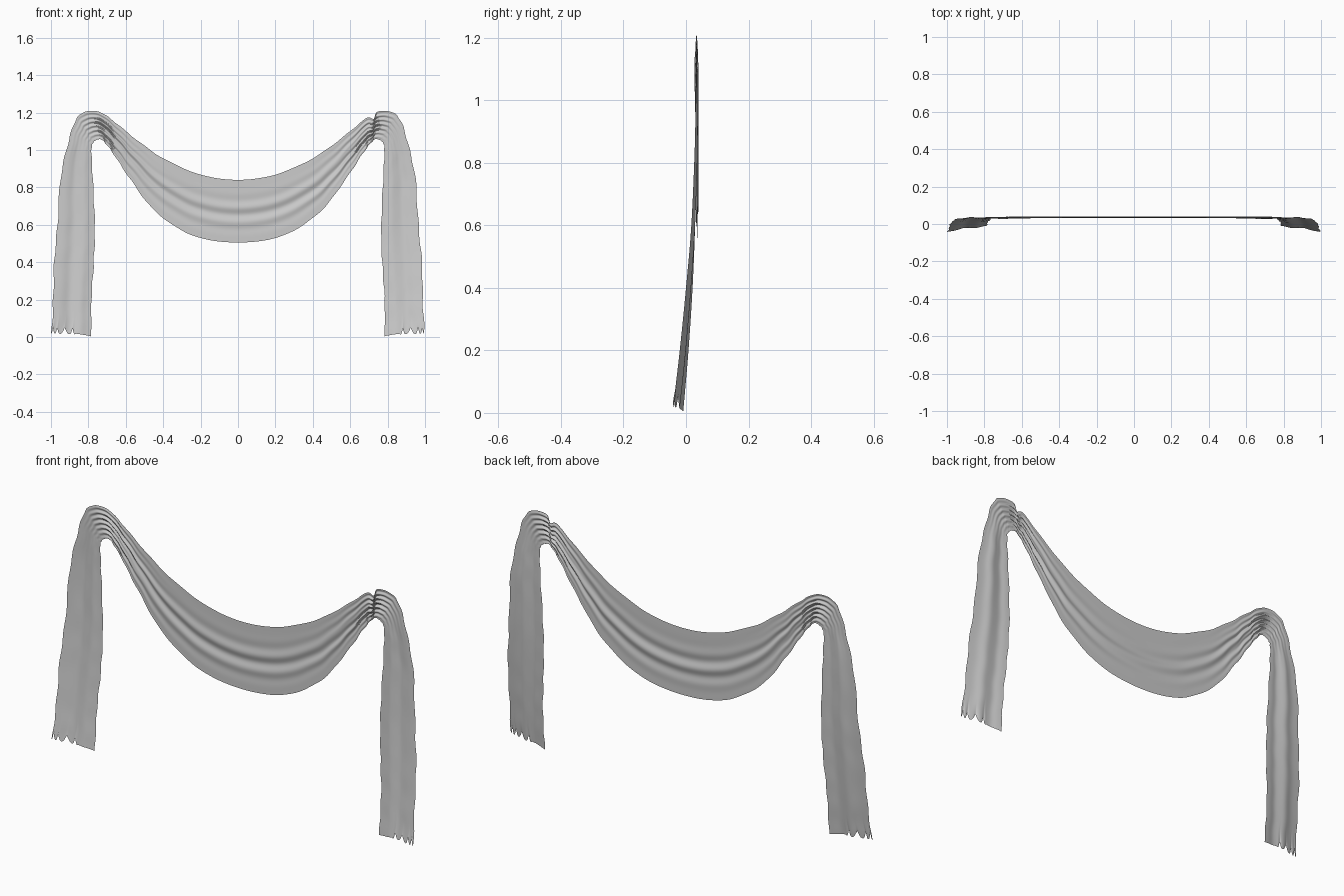
import bpy, bmesh, math
from mathutils import Vector

if "Cube" in bpy.data.objects:
    bpy.data.objects.remove(bpy.data.objects["Cube"])

# Paired key points of the cloth's outer and inner edges, centre of swag -> hem (right half)
OUTER = [Vector(p) for p in (
    (0, .037, .84), (.2, .037, .868), (.4, .036, .955), (.55, .035, 1.06), (.66, .034, 1.15),
    (.74, .034, 1.203), (.82, .033, 1.203), (.87, .032, 1.155), (.91, .031, 1.03),
    (.948, .028, .85), (.965, .017, .6), (.983, .0, .4), (.988, -.02, .2), (.997, -.042, .01))]
INNER = [Vector(p) for p in (
    (0, .035, .505), (.24, .035, .542), (.44, .035, .67), (.58, .035, .85), (.67, .034, .985),
    (.724, .033, 1.051), (.752, .033, 1.055), (.775, .033, 1.038), (.783, .033, 1.0),
    (.777, .034, .85), (.766, .029, .6), (.771, .021, .4), (.784, .008, .2), (.784, -.009, .003))]
SUB, COLS = 12, 100
N = len(OUTER) - 1


def spline(keys, t):
    """Catmull-Rom through the keys; mirrored at the centre, extended at the hem."""
    i = min(int(t), N - 1)
    f = t - i
    first = Vector((-keys[1].x, keys[1].y, keys[1].z))
    p0 = keys[i - 1] if i else first
    p1, p2 = keys[i], keys[i + 1]
    p3 = keys[i + 2] if i + 2 <= N else p2 * 2 - p1
    return 0.5 * (2 * p1 + (p2 - p0) * f + (2 * p0 - 5 * p1 + 4 * p2 - p3) * f * f
                  + (3 * p1 - p0 - 3 * p2 + p3) * f ** 3)


def bump(x, centre, width):
    return math.exp(-((x - centre) / width) ** 2)


def cloth_point(t, v, side):
    outer, inner = spline(OUTER, t), spline(INNER, t)
    # slightly uneven selvedges
    wob = min(t, 1)
    outer.x += .0025 * wob * math.sin(7 * t + side)
    inner.x += .002 * wob * math.sin(9 * t + 2 * side)
    # small bite out of the top edge beside the right peg
    if side > 0:
        outer.z -= .028 * bump(t, 4.72, .2)
        outer.x += .006 * bump(t, 4.72, .2)
    p = outer.lerp(inner, v)
    env = math.sin(math.pi * v) ** .5 if 0 < v < 1 else 0
    # long soft folds in the swag
    swag = 1 / (1 + math.exp(3 * (t - 5)))
    p.y += swag * env * .0045 * bump(v, .55, .25) * math.sin(2 * math.pi * (4 * v + .04 * t))
    # tight gathers towards the pegs
    gather = bump(t, 5, 1.8) * env
    p.y += gather * .0042 * math.sin(2 * math.pi * (6.5 * v + .1 * t + .2 * side))
    # broad folds fanning down the tails
    tail = 1 / (1 + math.exp(-3 * (t - 8)))
    p.y += tail * env * (.007 * bump(v, .42, .16) - .004 * bump(v, .75, .12))
    # ragged hem: torn teeth on the outer half, gentle curve on the inner half
    end = max(0, t - (N - 1)) ** 3
    if v < .62:
        teeth = (1 - abs(math.sin(math.pi * (v / .62 * 4.5 + .5 + .4 * math.sin(9 * v))))) ** 1.3
        p.z += end * (.008 + .034 * teeth)
    else:
        p.z += end * .012 * ((1 - v) / .38) ** .7
    p.x *= side
    return p


# Draped cloth: one continuous sheet from left hem over both pegs to right hem
bm = bmesh.new()
rows = []
for k in range(-N * SUB, N * SUB + 1):
    side = 1 if k >= 0 else -1
    rows.append([bm.verts.new(cloth_point(abs(k) / SUB, c / COLS, side)) for c in range(COLS + 1)])
for a, b in zip(rows, rows[1:]):
    for c in range(COLS):
        bm.faces.new((a[c], a[c + 1], b[c + 1], b[c]))
bmesh.ops.recalc_face_normals(bm, faces=bm.faces)
if sum(f.normal.y for f in bm.faces) > 0:
    bmesh.ops.reverse_faces(bm, faces=bm.faces)
for f in bm.faces:
    f.smooth = True
mesh = bpy.data.meshes.new("draped_cloth")
bm.to_mesh(mesh)
bm.free()
cloth = bpy.data.objects.new("draped_cloth", mesh)
bpy.context.collection.objects.link(cloth)
